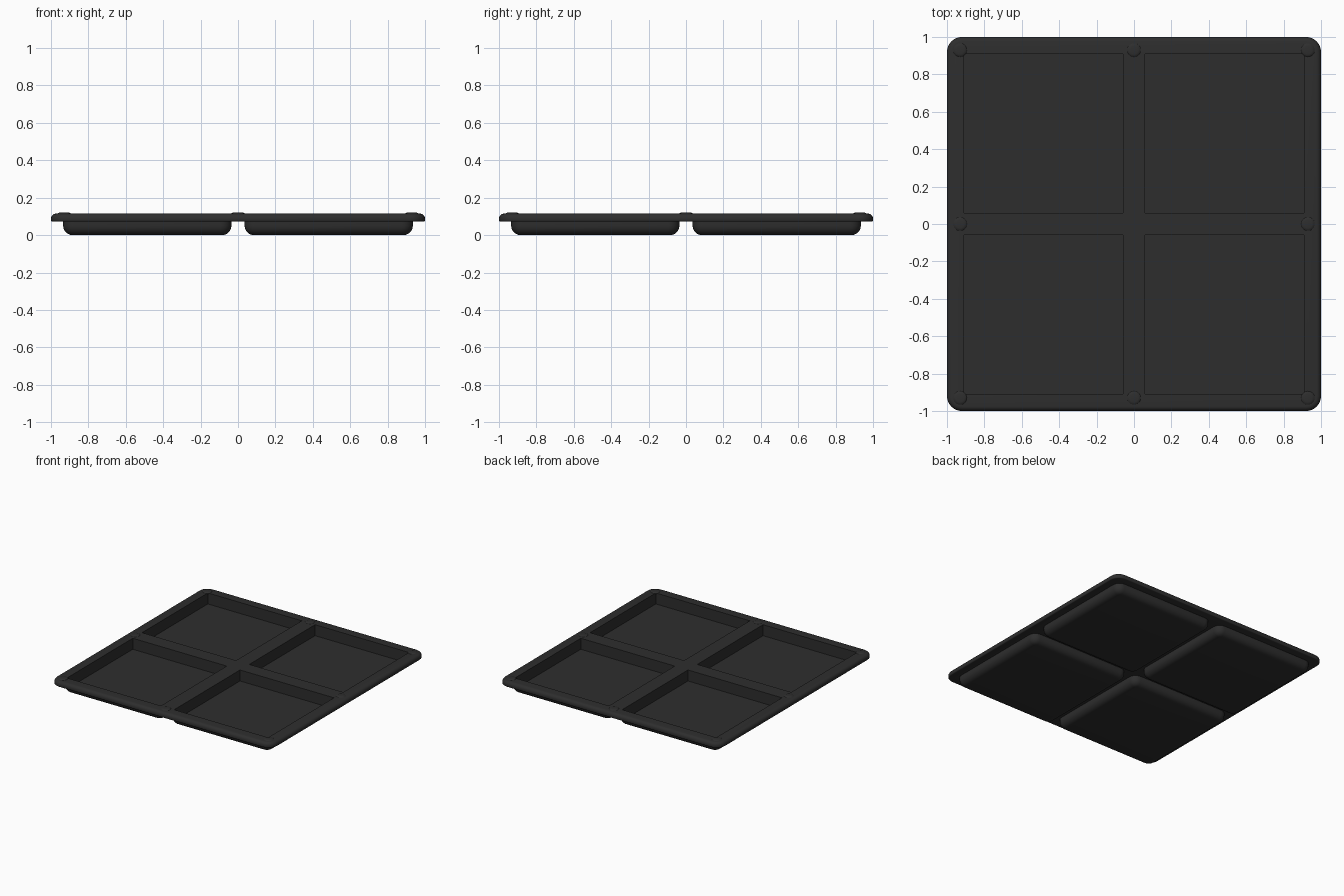
import bpy, bmesh, math
from mathutils import Matrix

if "Cube" in bpy.data.objects:
    bpy.data.objects.remove(bpy.data.objects["Cube"])

black = bpy.data.materials.new("charcoal plastic")
black.diffuse_color = (0.027, 0.027, 0.027, 1)
black.use_nodes = True
black.node_tree.nodes["Principled BSDF"].inputs["Base Color"].default_value = black.diffuse_color

PITCH = 0.485          # pocket centre offset on both axes
CENTRES = [(x, y) for x in (-PITCH, PITCH) for y in (-PITCH, PITCH)]


def rounded_outline(half, radius, steps=6):
    """Counter-clockwise rounded square."""
    pts = []
    for k in range(4):
        a0 = k * math.pi / 2
        sx, sy = ((1, 1), (-1, 1), (-1, -1), (1, -1))[k]
        for i in range(steps + 1):
            a = a0 + i / steps * math.pi / 2
            pts.append((sx * (half - radius) + radius * math.cos(a),
                        sy * (half - radius) + radius * math.sin(a)))
    return pts


def add_stack(bm, half, radius, profile, centre=(0, 0)):
    """Closed solid lofted from (inset, z) rows, bottom to top."""
    rings = []
    for inset, z in profile:
        pts = rounded_outline(half - inset, max(radius - inset, 0.006))
        rings.append([bm.verts.new((x + centre[0], y + centre[1], z)) for x, y in pts])
    n = len(rings[0])
    for a, b in zip(rings, rings[1:]):
        for i in range(n):
            j = (i + 1) % n
            bm.faces.new((a[i], a[j], b[j], b[i]))
    bm.faces.new(rings[0][::-1])
    bm.faces.new(rings[-1])


def finish(bm, name):
    me = bpy.data.meshes.new(name)
    bm.to_mesh(me)
    bm.free()
    me.materials.append(black)
    ob = bpy.data.objects.new(name, me)
    bpy.context.collection.objects.link(ob)
    return ob


def fillet(r, z, top, steps=5):
    """Quarter-round profile rows for a bottom or a top edge."""
    rows = []
    for i in range(steps + 1):
        a = i / steps * math.pi / 2
        if top:
            rows.append((r * (1 - math.cos(a)), z - r * (1 - math.sin(a))))
        else:
            rows.append((r * (1 - math.sin(a)), z + r * (1 - math.cos(a))))
    return rows


# Rim plate with softened edges
bm = bmesh.new()
add_stack(bm, 1.0, 0.08, fillet(0.008, 0.072, False, 3) + fillet(0.026, 0.115, True))
tray = finish(bm, "tray")

# Four pocket shells with rounded undersides
bm = bmesh.new()
for c in CENTRES:
    add_stack(bm, 0.45, 0.06, fillet(0.05, 0.0, False) + [(0, 0.09)], c)
shells = finish(bm, "pocket_shells")

# Square pocket openings
bm = bmesh.new()
for x, y in CENTRES:
    m = Matrix.Translation((x, y, 0.125)) @ Matrix.Diagonal((0.85, 0.85, 0.2, 1))
    bmesh.ops.create_cube(bm, size=1, matrix=m)
cutter = finish(bm, "pocket_cutter")

bpy.context.view_layer.objects.active = tray
for helper, op in ((shells, 'UNION'), (cutter, 'DIFFERENCE')):
    helper.hide_render = True
    mod = tray.modifiers.new(op.lower(), 'BOOLEAN')
    mod.operation, mod.solver, mod.object = op, 'EXACT', helper
    bpy.ops.object.modifier_apply(modifier=mod.name)
    bpy.data.objects.remove(helper)

# Low round stacking studs at the corners and the middle of each side
bm = bmesh.new()
for x in (-0.93, 0, 0.93):
    for y in (-0.93, 0, 0.93):
        if x or y:
            rings = []
            for r, z in ((0.036, 0.108), (0.036, 0.115), (0.031, 0.119), (0.022, 0.121)):
                rings.append([bm.verts.new((x + r * math.cos(i * math.pi / 12),
                                            y + r * math.sin(i * math.pi / 12), z))
                              for i in range(24)])
            for a, b in zip(rings, rings[1:]):
                for i in range(24):
                    j = (i + 1) % 24
                    bm.faces.new((a[i], a[j], b[j], b[i]))
            bm.faces.new(rings[0][::-1])
            bm.faces.new(rings[-1])
studs = finish(bm, "studs")

# Smooth the rounded edges, keep the corners crisp
for ob in (tray, studs):
    bpy.ops.object.select_all(action='DESELECT')
    ob.select_set(True)
    bpy.context.view_layer.objects.active = ob
    bpy.ops.object.shade_smooth_by_angle(angle=math.radians(35))
